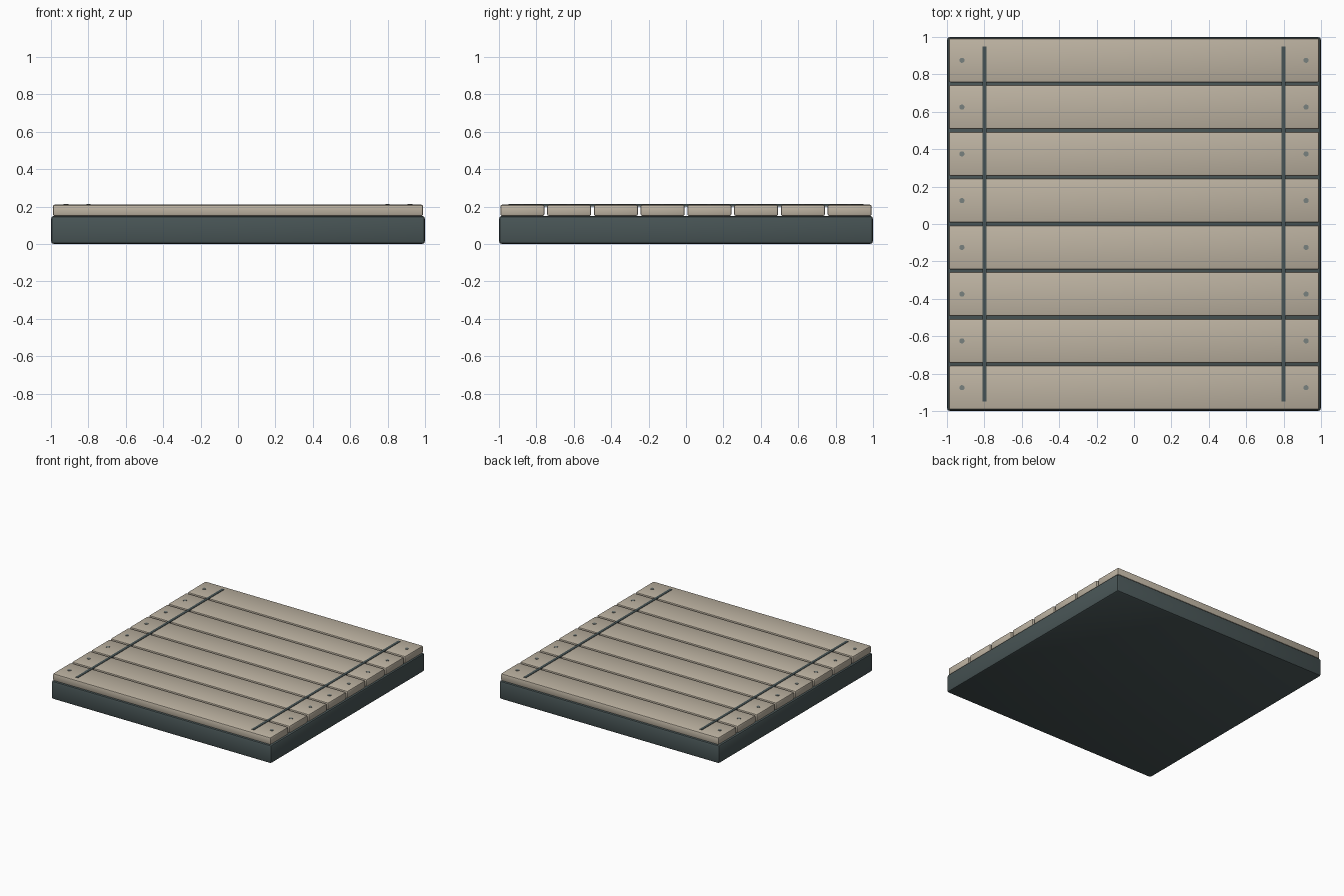
import bpy, math

if "Cube" in bpy.data.objects:
    bpy.data.objects.remove(bpy.data.objects["Cube"])


def material(name, rgb):
    m = bpy.data.materials.new(name)
    m.diffuse_color = (*rgb, 1)
    m.use_nodes = True
    m.node_tree.nodes["Principled BSDF"].inputs["Base Color"].default_value = m.diffuse_color
    return m


DARK = material("dark_slate", (0.065, 0.09, 0.092))
WOOD = material("pale_wood", (0.51, 0.45, 0.36))
STEEL = material("grey_metal", (0.19, 0.22, 0.21))


def finish(name, mat, bevel):
    ob = bpy.context.object
    ob.name = name
    ob.data.materials.append(mat)
    if bevel:
        mod = ob.modifiers.new("bevel", 'BEVEL')
        mod.width = bevel
        mod.segments = 2
        bpy.ops.object.modifier_apply(modifier=mod.name)
    bpy.ops.object.shade_smooth_by_angle(angle=math.radians(35))
    return ob


def box(name, size, loc, mat, bevel=0):
    bpy.ops.mesh.primitive_cube_add(size=1, location=loc)
    bpy.context.object.scale = size
    bpy.ops.object.transform_apply(location=False, rotation=False, scale=True)
    return finish(name, mat, bevel)


# Solid base slab
box("base_slab", (2, 2, 0.15), (0, 0, 0.075), DARK, 0.016)

# Eight planks, each nailed at both ends
for i in range(8):
    y = -0.875 + 0.25 * i
    box(f"plank_{i + 1}", (1.98, 0.236, 0.06), (0, y, 0.18), WOOD, 0.01)
    for side, x in (("left", -0.92), ("right", 0.92)):
        bpy.ops.mesh.primitive_cylinder_add(vertices=12, radius=0.014, depth=0.02,
                                            location=(x, y, 0.203))
        finish(f"nail_{side}_{i + 1}", STEEL, 0)

# Thin dark strips across the planks
for side, x in (("left", -0.8), ("right", 0.8)):
    box(f"cross_strip_{side}", (0.022, 1.9, 0.012), (x, 0, 0.207), DARK)
